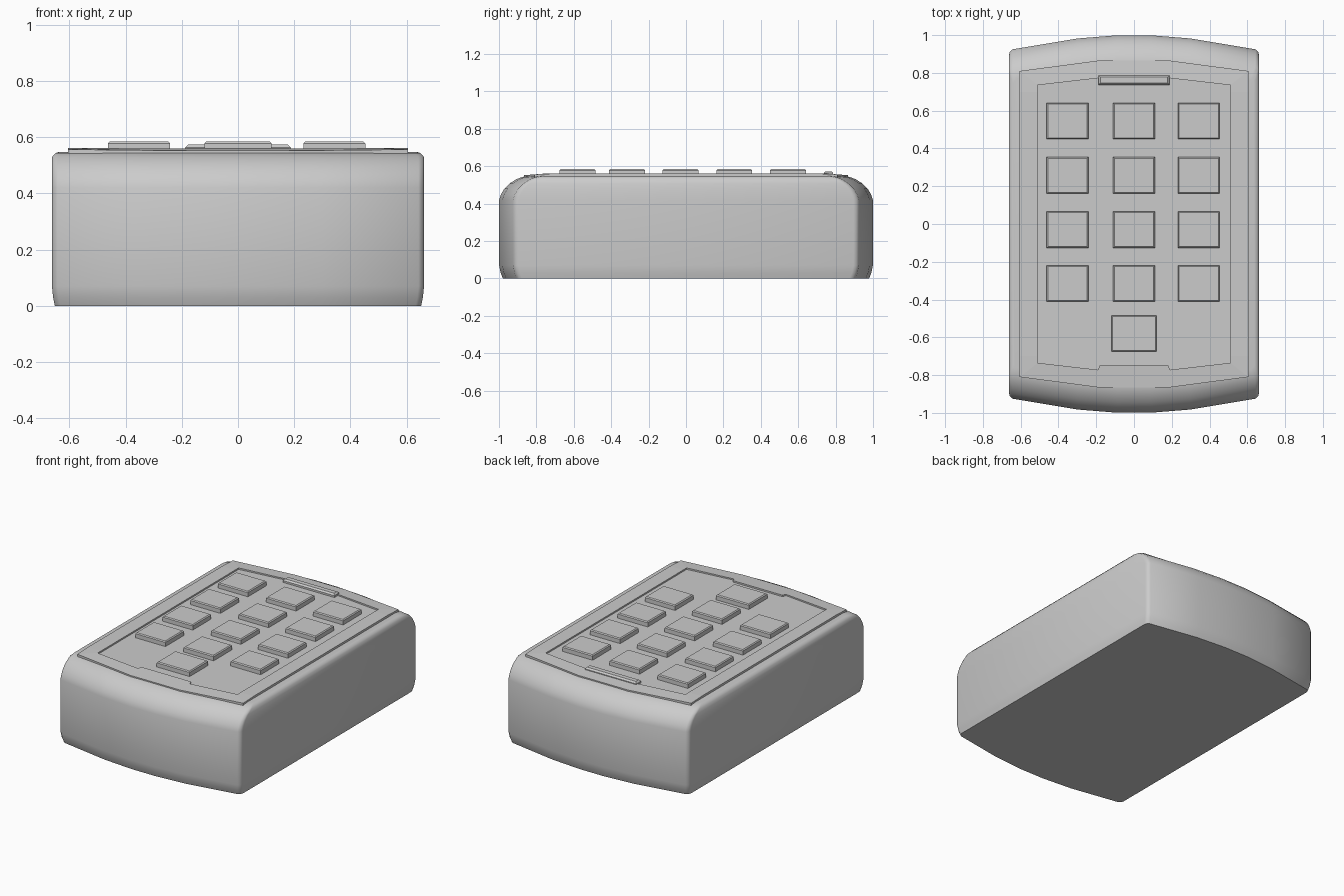
import bpy, bmesh

if "Cube" in bpy.data.objects:
    bpy.data.objects.remove(bpy.data.objects["Cube"])


def make_object(name, bm, smooth=None):
    bmesh.ops.recalc_face_normals(bm, faces=bm.faces)
    mesh = bpy.data.meshes.new(name)
    bm.to_mesh(mesh)
    bm.free()
    obj = bpy.data.objects.new(name, mesh)
    bpy.context.collection.objects.link(obj)
    if smooth:
        bpy.ops.object.select_all(action='DESELECT')
        obj.select_set(True)
        bpy.context.view_layer.objects.active = obj
        bpy.ops.object.shade_smooth_by_angle(angle=smooth)
    return obj


def loft(name, rings, smooth=None, caps=True):
    """Bridge equal-length rings of points, closing the first and last."""
    bm = bmesh.new()
    loops = [[bm.verts.new(p) for p in ring] for ring in rings]
    n = len(loops[0])
    for a, b in zip(loops, loops[1:]):
        for i in range(n):
            j = (i + 1) % n
            bm.faces.new((a[i], a[j], b[j], b[i]))
    if caps:
        bm.faces.new(loops[0])
        bm.faces.new(loops[-1])
    return make_object(name, bm, smooth)


def mirror_quarter(quarter):
    """Mirror points listed from the right side to the middle of the back end."""
    back = quarter + [(-x, y) for x, y in reversed(quarter)]
    return back + [(-x, -y) for x, y in back]


# Housing: bowed ends, rounded over at the top
def body_ring(z, w, e):
    q = [(w, e - 0.105), (w - 0.005, e - 0.088), (w - 0.02, e - 0.075),
         (0.30, e - 0.018), (0.09, e - 0.001)]
    return [(x, y, z) for x, y in mirror_quarter(q)]


body_profile = [(0, 0.652, 0.98), (0.03, 0.658, 0.992), (0.07, 0.662, 1.0),
                (0.42, 0.662, 1.0), (0.45, 0.662, 0.99), (0.48, 0.662, 0.972),
                (0.507, 0.662, 0.945), (0.53, 0.661, 0.91),
                (0.543, 0.65, 0.875), (0.547, 0.638, 0.845)]
loft("housing", [body_ring(*p) for p in body_profile], 0.7)

# Raised frame around the recessed key panel
outer = [(0.605, 0.0), (0.605, 0.70), (0.605, 0.81), (0.19, 0.865), (0.18, 0.866)]
inner = [(0.51, 0.0), (0.51, 0.70), (0.51, 0.735), (0.19, 0.772), (0.18, 0.747)]


def frame_ring(pts, z=None):
    return [(x, y, z if z else 0.561 - max(0, abs(y) - 0.75) * 0.08)
            for x, y in mirror_quarter(pts)]


loft("frame", [frame_ring(outer, 0.53), frame_ring(outer),
               frame_ring(inner), frame_ring(inner, 0.53)], caps=False)

# Key panel floor
loft("key_panel", [frame_ring(inner, 0.53), frame_ring(inner, 0.551)])


# Bevelled slab used for the keys and the tab
def slab(name, cx, cy, hx, hy, z0, z1, bevel=0.006):
    def ring(z, d):
        return [(cx + sx * (hx - d), cy + sy * (hy - d), z)
                for sx, sy in ((-1, -1), (1, -1), (1, 1), (-1, 1))]
    loft(name, [ring(z0, 0), ring(z1 - bevel, 0), ring(z1, bevel)])


# Keys: three columns by four rows, plus one below
for r, y in enumerate((0.545, 0.258, -0.03, -0.315)):
    for c, x in enumerate((-0.352, 0, 0.343)):
        slab(f"key_{r}_{c}", x, y, 0.11, 0.096, 0.54, 0.584)
slab("key_bottom", 0, -0.58, 0.12, 0.096, 0.54, 0.584)

# Finger tab at the back of the panel
slab("tab", 0, 0.762, 0.188, 0.025, 0.545, 0.573, 0.01)
